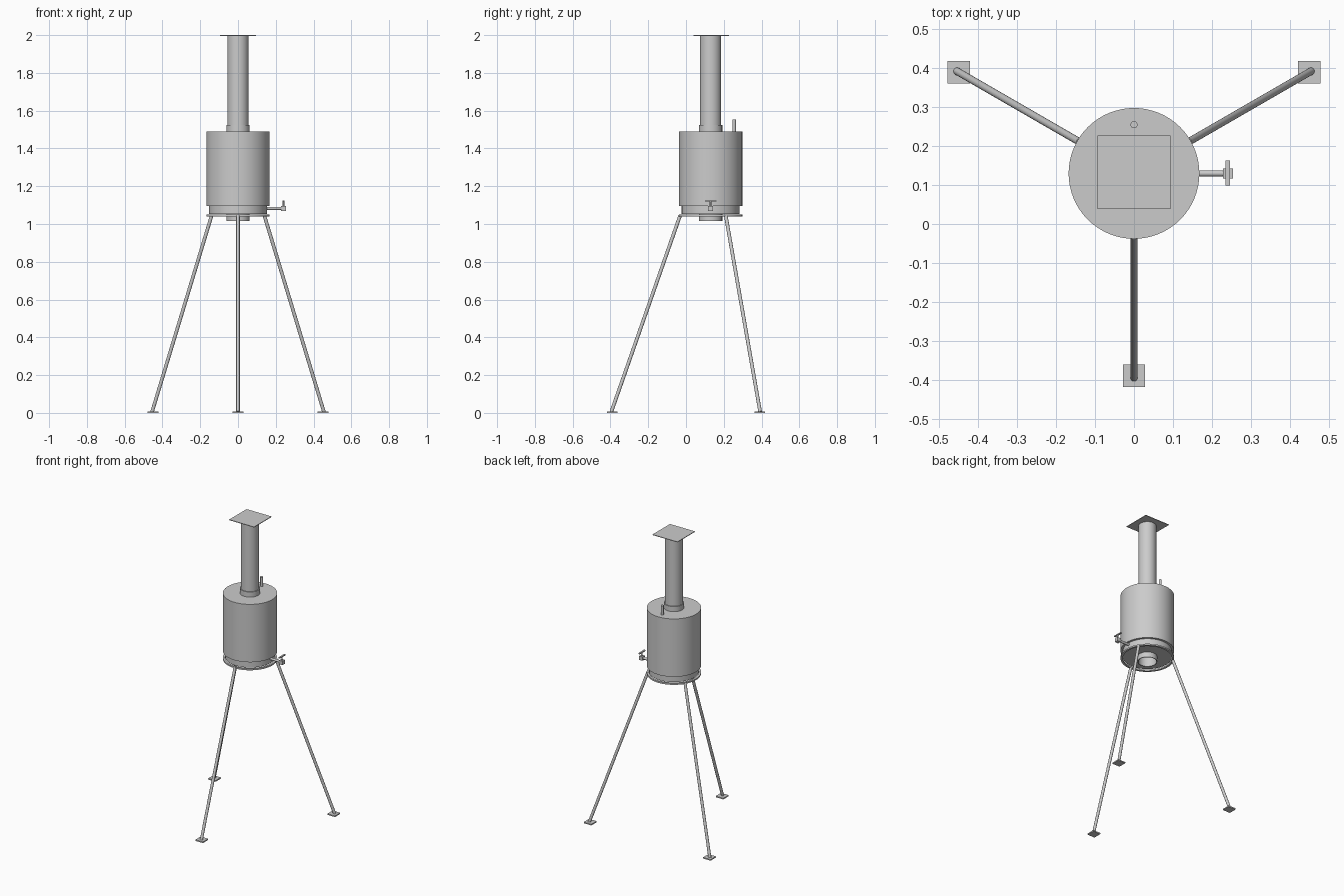
import bpy, bmesh, math
from mathutils import Vector

cube = bpy.data.objects.get("Cube")
if cube:
    bpy.data.objects.remove(cube, do_unlink=True)

metal = bpy.data.materials.new("grey_metal")
metal.use_nodes = True
GREY = (0.6, 0.6, 0.6, 1)
metal.diffuse_color = GREY
metal.node_tree.nodes["Principled BSDF"].inputs["Base Color"].default_value = GREY

CY = 0.13  # stove axis


def finish(name, bm, smooth=True):
    bmesh.ops.recalc_face_normals(bm, faces=bm.faces)
    mesh = bpy.data.meshes.new(name)
    bm.to_mesh(mesh)
    bm.free()
    mesh.materials.append(metal)
    obj = bpy.data.objects.new(name, mesh)
    bpy.context.collection.objects.link(obj)
    if smooth:
        bpy.ops.object.select_all(action='DESELECT')
        obj.select_set(True)
        bpy.context.view_layer.objects.active = obj
        bpy.ops.object.shade_smooth_by_angle(angle=math.radians(35))
    return obj


def lathe(name, profile, closed=True, steps=64):
    """Spin a (radius, z) profile around the stove axis."""
    bm = bmesh.new()
    verts = [bm.verts.new((r, CY, z)) for r, z in profile]
    pairs = list(zip(verts, verts[1:]))
    if closed:
        pairs.append((verts[-1], verts[0]))
    edges = [bm.edges.new(p) for p in pairs]
    bmesh.ops.spin(bm, geom=verts + edges, cent=(0, CY, 0), axis=(0, 0, 1),
                   angle=math.tau, steps=steps)
    bmesh.ops.remove_doubles(bm, verts=bm.verts, dist=1e-5)
    return finish(name, bm)


def tube(name, r_out, r_in, z0, z1):
    return lathe(name, [(r_out, z0), (r_out, z1), (r_in, z1), (r_in, z0)])


def rod(name, a, b, radius, sides=20):
    a, b = Vector(a), Vector(b)
    bm = bmesh.new()
    bmesh.ops.create_cone(bm, cap_ends=True, segments=sides, radius1=radius,
                          radius2=radius, depth=(b - a).length)
    turn = (b - a).to_track_quat('Z', 'Y').to_matrix()
    bmesh.ops.rotate(bm, matrix=turn, verts=bm.verts)
    bmesh.ops.translate(bm, vec=(a + b) / 2, verts=bm.verts)
    return finish(name, bm)


def box(name, centre, size):
    bm = bmesh.new()
    bmesh.ops.create_cube(bm, size=1)
    bmesh.ops.scale(bm, vec=size, verts=bm.verts)
    bmesh.ops.translate(bm, vec=centre, verts=bm.verts)
    return finish(name, bm, smooth=False)


# Water jacket with a narrower neck, hollow around the flue
lathe("boiler_body", [(0.06, 1.052), (0.153, 1.052), (0.153, 1.095),
                      (0.168, 1.095), (0.168, 1.49), (0.06, 1.49)])

# Flue sleeve through the body, chimney and its square cover
tube("flue_sleeve", 0.062, 0.057, 1.016, 1.525)
tube("chimney", 0.056, 0.052, 1.45, 1.997)
box("chimney_cover", (0, CY + 0.003, 1.998), (0.188, 0.188, 0.004))

# Support ring under the body
tube("support_ring", 0.168, 0.154, 1.04, 1.05)

# Three splayed legs with square feet
for i, name in enumerate(("front", "left", "right")):
    angle = math.radians(-90 + 120 * i)
    out = Vector((math.cos(angle), math.sin(angle), 0))
    axis = Vector((0, CY, 0))
    rod(name + "_leg", axis + out * 0.525 + Vector((0, 0, 0.006)),
        axis + out * 0.161 + Vector((0, 0, 1.045)), 0.0095)
    box(name + "_foot", axis + out * 0.52 + Vector((0, 0, 0.004)),
        (0.057, 0.057, 0.008))

# Vent pipe on the lid
rod("vent_pipe", (0, 0.255, 1.48), (0, 0.255, 1.553), 0.009)

# Drain tap on the left side
rod("tap_pipe", (0.14, CY, 1.083), (0.235, CY, 1.083), 0.008)
box("tap_block", (0.241, CY, 1.083), (0.026, 0.026, 0.026))
rod("tap_stem", (0.241, CY, 1.09), (0.241, CY, 1.122), 0.0045)
box("tap_handle", (0.241, CY + 0.001, 1.122), (0.011, 0.063, 0.007))
